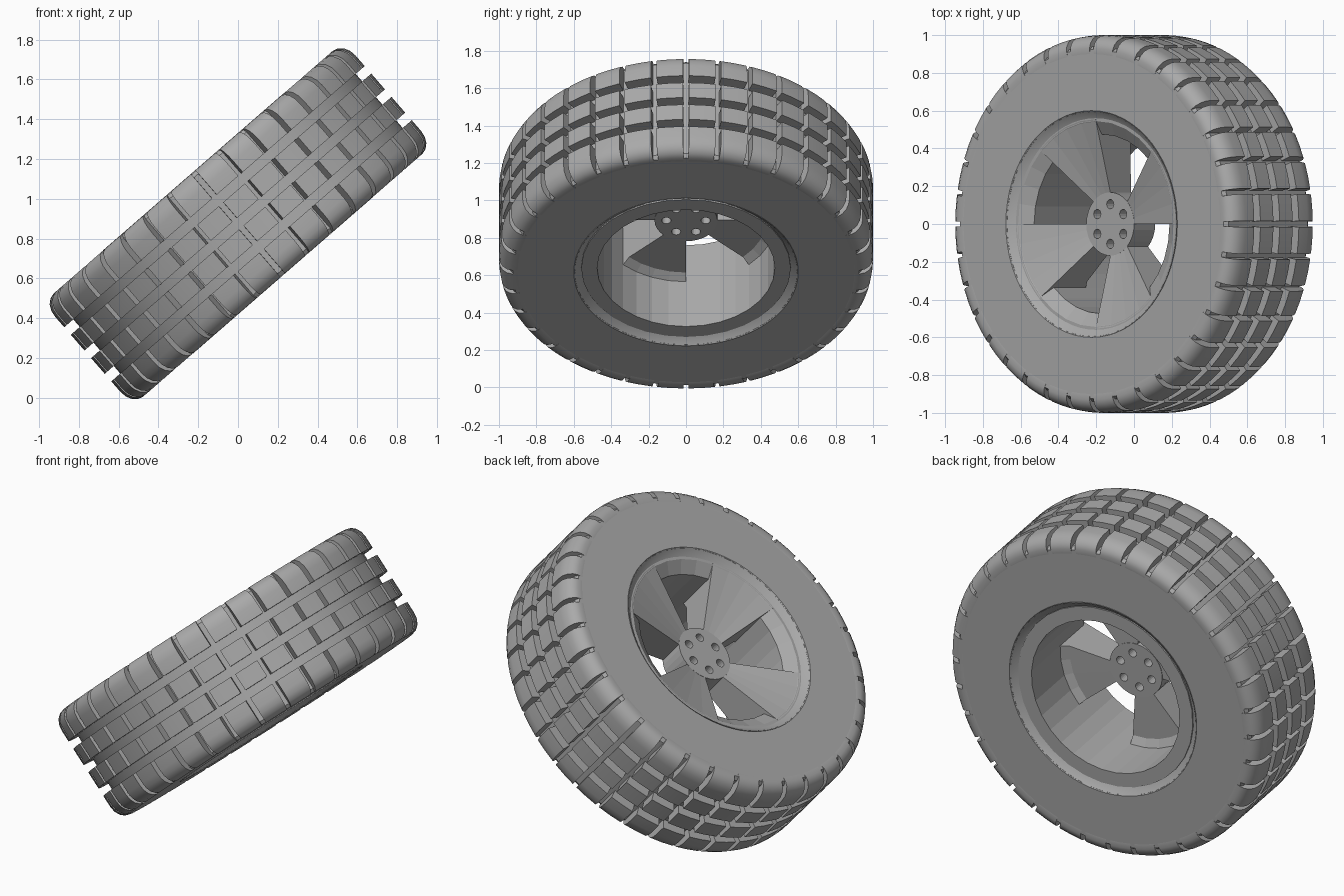
import bpy
import bmesh
from math import sin, cos, radians, tau
from mathutils import Matrix

cube = bpy.data.objects.get("Cube")
if cube:
    bpy.data.objects.remove(cube, do_unlink=True)

# Shared grey material and the tilt of the whole wheel
GREY = (0.4, 0.4, 0.4, 1)
grey = bpy.data.materials.new("plain grey")
grey.use_nodes = True
grey.diffuse_color = GREY
grey.node_tree.nodes["Principled BSDF"].inputs["Base Color"].default_value = GREY
TILT = Matrix.Translation((0, 0, 0.875)) @ Matrix.Rotation(radians(-41), 4, 'Y')


def sweep(bm, profile, start=0.0, arc=tau, steps=64):
    """Turn a closed (radius, height) outline about the axle; cap partial arcs."""
    full = arc >= tau
    rings = []
    for i in range(steps + (0 if full else 1)):
        t = start + arc * i / steps
        rings.append([bm.verts.new((r * cos(t), r * sin(t), h)) for r, h in profile])
    n = len(profile)
    for i in range(steps):
        a, b = rings[i], rings[(i + 1) % len(rings)]
        for j in range(n):
            k = (j + 1) % n
            bm.faces.new((a[j], b[j], b[k], a[k]))
    if not full:
        bm.faces.new(rings[0])
        bm.faces.new(rings[-1][::-1])


def finish(bm, name, smooth=False):
    bmesh.ops.recalc_face_normals(bm, faces=bm.faces)
    mesh = bpy.data.meshes.new(name)
    bm.to_mesh(mesh)
    bm.free()
    mesh.materials.append(grey)
    obj = bpy.data.objects.new(name, mesh)
    bpy.context.collection.objects.link(obj)
    obj.matrix_world = TILT
    if smooth:
        bpy.ops.object.select_all(action='DESELECT')
        obj.select_set(True)
        bpy.context.view_layer.objects.active = obj
        bpy.ops.object.shade_smooth_by_angle(angle=radians(30))
    return obj


def flip(profile):
    return [(r, -h) for r, h in profile]


# Tyre carcass with flat sidewalls
half = [(0.595, 0.34), (0.925, 0.34), (0.94, 0.32)]
bm = bmesh.new()
sweep(bm, half + flip(half)[::-1], steps=72)
finish(bm, "tyre_carcass", True)

# Tread: two rounded shoulder rows and two square inner rows
BLOCKS = 36
pitch = tau / BLOCKS
gap = 0.03
shoulder = [(0.9, 0.34), (0.93, 0.343), (0.957, 0.335), (0.98, 0.315),
            (0.995, 0.285), (1.0, 0.25), (1.0, 0.18), (0.92, 0.18)]
inner = [(0.92, 0.025), (1.0, 0.025), (1.0, 0.13), (0.92, 0.13)]
rows = {"shoulder_blocks_outer": shoulder, "shoulder_blocks_inner": flip(shoulder),
        "tread_blocks_outer": inner, "tread_blocks_inner": flip(inner)}
for name, profile in rows.items():
    bm = bmesh.new()
    for i in range(BLOCKS):
        sweep(bm, profile, i * pitch + gap / 2, pitch - gap, 2)
    finish(bm, name, True)

# Rim lips: sloped rings recessed into each sidewall
lip = [(0.6, 0.344), (0.557, 0.305), (0.54, 0.3), (0.6, 0.3)]
for name, profile in (("outer_lip", lip), ("inner_lip", flip(lip))):
    bm = bmesh.new()
    sweep(bm, profile, steps=64)
    finish(bm, name, True)

# Barrel, flaring towards the outer side
bm = bmesh.new()
sweep(bm, [(0.475, -0.315), (0.56, -0.315), (0.57, 0.308), (0.545, 0.308), (0.475, 0.26)], steps=32)
finish(bm, "rim_barrel")

# Four wide wedge spokes dished towards the hub
spoke = [(0.15, 0.025), (0.43, 0.028), (0.478, 0.0), (0.478, 0.262),
         (0.555, 0.31), (0.165, 0.19), (0.15, 0.19)]
bm = bmesh.new()
for k in range(4):
    sweep(bm, spoke, k * tau / 4, tau / 8, 4)
finish(bm, "spokes")

# Hub disc with six bolt holes
bm = bmesh.new()
bmesh.ops.create_cone(bm, cap_ends=True, segments=32, radius1=0.168, radius2=0.168,
                      depth=0.17, matrix=Matrix.Translation((0, 0, 0.107)))
hub = finish(bm, "hub")
bm = bmesh.new()
for i in range(6):
    t = tau * (i + 0.5) / 6
    bmesh.ops.create_cone(bm, cap_ends=True, segments=16, radius1=0.025, radius2=0.025, depth=0.4,
                          matrix=Matrix.Translation((0.105 * cos(t), 0.105 * sin(t), 0.1)))
cutter = finish(bm, "bolt_hole_cutter")
cutter.hide_render = True
cutter.hide_set(True)
cut = hub.modifiers.new("bolt holes", 'BOOLEAN')
cut.operation = 'DIFFERENCE'
cut.object = cutter
